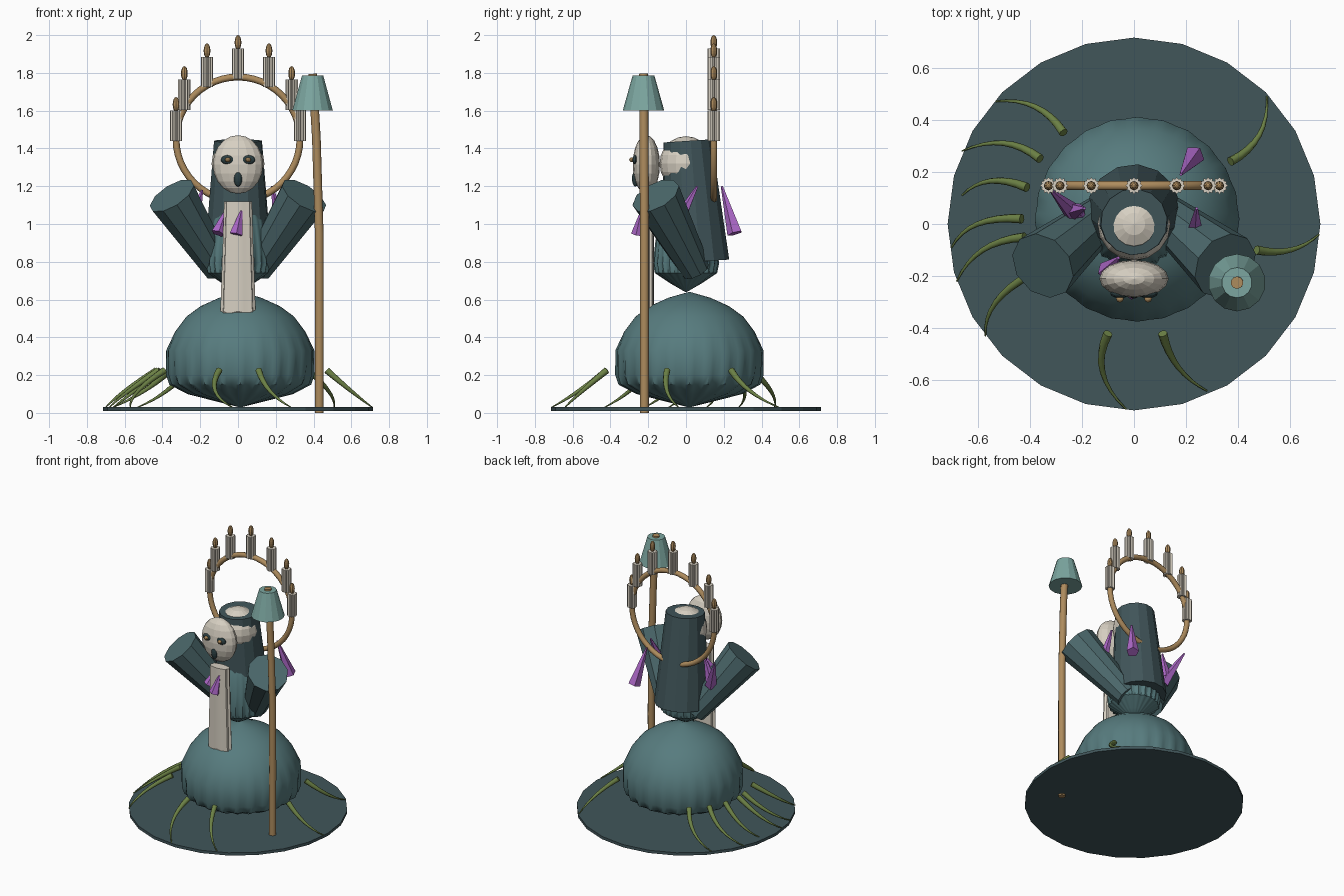
import bpy, bmesh, math
from mathutils import Vector

if "Cube" in bpy.data.objects:
    bpy.data.objects.remove(bpy.data.objects["Cube"])


def material(name, rgb):
    m = bpy.data.materials.new(name)
    m.diffuse_color = (*rgb, 1)
    m.use_nodes = True
    m.node_tree.nodes["Principled BSDF"].inputs["Base Color"].default_value = m.diffuse_color
    return m


TEAL = material("body teal", (0.095, 0.20, 0.21))
SLATE = material("dark slate", (0.052, 0.092, 0.102))
ARM = material("sleeve teal", (0.072, 0.14, 0.15))
PALE = material("pale teal", (0.20, 0.38, 0.35))
CREAM = material("cream", (0.68, 0.63, 0.54))
GOLD = material("brass", (0.42, 0.26, 0.11))
GREEN = material("moss green", (0.15, 0.22, 0.06))
PURPLE = material("violet", (0.42, 0.14, 0.58))
BLACK = material("dark eye", (0.025, 0.05, 0.055))


def finish(name, bm, mat, smooth=None):
    bmesh.ops.recalc_face_normals(bm, faces=bm.faces)
    me = bpy.data.meshes.new(name)
    bm.to_mesh(me)
    bm.free()
    ob = bpy.data.objects.new(name, me)
    bpy.context.collection.objects.link(ob)
    me.materials.append(mat)
    if smooth:
        bpy.ops.object.select_all(action='DESELECT')
        ob.select_set(True)
        bpy.context.view_layer.objects.active = ob
        bpy.ops.object.shade_smooth_by_angle(angle=math.radians(smooth))
    return ob


def skin(name, rings, mat, smooth=None):
    """Join rings of points into a closed, capped surface."""
    bm = bmesh.new()
    rows = [[bm.verts.new(p) for p in r] for r in rings]
    n = len(rows[0])
    for a, b in zip(rows, rows[1:]):
        for i in range(n):
            j = (i + 1) % n
            bm.faces.new((a[i], a[j], b[j], b[i]))
    bm.faces.new(rows[0][::-1])
    bm.faces.new(rows[-1])
    return finish(name, bm, mat, smooth)


def tube(name, pts, radii, sides, mat, smooth=None):
    """Round tube through points with a radius at each one."""
    pts = [Vector(p) for p in pts]
    rings = []
    for k, p in enumerate(pts):
        d = pts[min(k + 1, len(pts) - 1)] - pts[max(k - 1, 0)]
        u = d.cross(Vector((0.31, 0.95, 0.05))).normalized()
        v = d.cross(u).normalized()
        rings.append([p + radii[k] * (u * math.cos(t) + v * math.sin(t))
                      for t in (math.tau * i / sides for i in range(sides))])
    return skin(name, rings, mat, smooth)


def ellipsoid(name, loc, radii, mat, seg=16, rows=10, smooth=None):
    bm = bmesh.new()
    bmesh.ops.create_uvsphere(bm, u_segments=seg, v_segments=rows, radius=1)
    bmesh.ops.scale(bm, vec=radii, verts=bm.verts)
    bmesh.ops.translate(bm, vec=loc, verts=bm.verts)
    return finish(name, bm, mat, smooth)


def lathe(name, centre, profile, n, mat, flutes=0, smooth=None):
    """Profile rows are (radius, height, flute depth)."""
    cx, cy = centre
    rings = []
    for r, z, depth in profile:
        ring = []
        for i in range(n):
            t = math.tau * (i + 0.5 * (flutes == 0 and n < 20)) / n
            q = r * (1 + depth * math.cos(flutes * t))
            ring.append((cx + q * math.cos(t), cy + q * math.sin(t), z))
        rings.append(ring)
    return skin(name, rings, mat, smooth)


# Base disc
lathe("base_disc", (0, 0), [(0.715, 0.01, 0), (0.715, 0.03, 0)], 24, SLATE)

# Fluted skirt and bodice, meeting at a narrow waist
lathe("skirt", (0.012, 0.018),
      [(0.004, 0.03, 0), (0.12, 0.06, 0.04), (0.27, 0.10, 0.04), (0.365, 0.15, 0.03),
       (0.385, 0.20, 0.02), (0.39, 0.33, 0.006), (0.345, 0.43, 0), (0.285, 0.51, 0),
       (0.21, 0.565, 0), (0.11, 0.61, 0), (0.004, 0.64, 0)], 96, TEAL, 24, 40)
lathe("bodice", (0, 0),
      [(0.004, 0.64, 0), (0.08, 0.685, 0.02), (0.16, 0.74, 0.03), (0.17, 0.79, 0.03),
       (0.16, 0.90, 0.02), (0.14, 1.02, 0.01), (0.10, 1.12, 0), (0.05, 1.20, 0)],
      96, TEAL, 24, 40)

# Hood behind the head
tube("hood", [(0, 0.05, 0.80), (0, 0.008, 1.44)], [0.18, 0.128], 14, SLATE).location = (0, 0, 0)
ellipsoid("head", (0, 0, 1.32), (0.14, 0.14, 0.145), CREAM)

# Flaring sleeves
for s, side in ((-1, "left"), (1, "right")):
    tube(side + "_sleeve", [(s * 0.10, 0.05, 0.76), (s * 0.35, -0.16, 1.15)],
         [0.08, 0.135], 10, ARM)

# Mask with eyes and mouth
ellipsoid("mask", (0, -0.21, 1.315), (0.133, 0.072, 0.155), CREAM)
for s, side in ((-1, "left"), (1, "right")):
    ellipsoid(side + "_eye", (s * 0.054, -0.268, 1.34), (0.037, 0.016, 0.025), BLACK, 12, 8)
    ellipsoid(side + "_pupil", (s * 0.054, -0.286, 1.34), (0.015, 0.015, 0.013), GOLD, 8, 6)
ellipsoid("mouth", (0, -0.268, 1.24), (0.022, 0.018, 0.042), BLACK, 12, 8)

# Long cloth panel hanging below the mask, with pleated sides
panel = []
for z, w in ((0.53, 0.088), (0.70, 0.083), (0.90, 0.076), (1.12, 0.07)):
    ring = []
    for i in range(32):
        t = math.tau * i / 32
        q = 1 + 0.06 * math.cos(8 * t)
        drop = 0.008 * math.cos(8 * t) if z < 0.6 else 0
        ring.append((w * q * math.copysign(abs(math.cos(t)) ** 0.6, math.cos(t)),
                     -0.205 + 0.033 * q * math.sin(t), z + drop))
    panel.append(ring)
skin("cloth_panel", panel, CREAM, 40)

# Lamp staff with shade
tube("staff", [(0.43, -0.22, 0.0), (0.431, -0.22, 0.5), (0.43, -0.22, 0.95),
               (0.415, -0.222, 1.45), (0.395, -0.225, 1.795)],
     [0.024, 0.024, 0.024, 0.024, 0.024], 10, GOLD, 40)
lathe("lamp_shade", (0.395, -0.225), [(0.11, 1.60, 0), (0.058, 1.785, 0)], 14, PALE)

# Ring of candles
RY, RZ, RR = 0.147, 1.45, 0.328
bm = bmesh.new()
rows = []
for i in range(48):
    t = math.tau * i / 48
    rows.append([bm.verts.new(((RR + 0.018 * math.cos(p)) * math.cos(t),
                               RY + 0.018 * math.sin(p),
                               RZ + (RR + 0.018 * math.cos(p)) * math.sin(t)))
                 for p in (math.tau * k / 10 for k in range(10))])
for i in range(48):
    a, b = rows[i], rows[(i + 1) % 48]
    for k in range(10):
        m = (k + 1) % 10
        bm.faces.new((a[k], a[m], b[m], b[k]))
finish("candle_ring", bm, GOLD, 50)
for k in range(7):
    a = math.radians(30 * k)
    x, z = RR * math.cos(a), RZ + RR * math.sin(a) - 0.01
    lathe("candle_%d" % (k + 1), (x, RY), [(0.029, z, 0.12), (0.029, z + 0.16, 0.12)],
          24, CREAM, 12)
    ellipsoid("flame_%d" % (k + 1), (x, RY, z + 0.193), (0.018, 0.018, 0.039), GOLD, 8, 8)

# Violet shards around the shoulders: narrow tip, wide end, wide radius
shards = [((-0.06, -0.13, 1.08), (-0.105, -0.18, 0.95), 0.038),
          ((0.018, -0.235, 1.07), (-0.01, -0.255, 0.945), 0.036),
          ((0.24, 0.06, 1.20), (0.235, -0.01, 1.07), 0.028),
          ((0.18, 0.19, 1.20), (0.23, 0.26, 0.95), 0.042),
          ((-0.32, 0.13, 1.20), (-0.22, 0.03, 0.98), 0.042),
          ((-0.19, 0.06, 1.18), (-0.23, 0.05, 1.03), 0.035)]
for k, (tip, wide, r) in enumerate(shards):
    tube("shard_%d" % (k + 1), [tip, wide], [0.006, r], 5, PURPLE)

# Curling tendrils from the skirt to the disc: inner, middle, outer (x, y)
tendrils = [(-.27, .35, -.38, .45, -.53, .47), (-.36, .25, -.50, .31, -.66, .28),
            (-.41, .14, -.55, .165, -.66, .11), (-.43, .02, -.60, .0, -.70, -.09),
            (-.42, -.05, -.58, -.10, -.68, -.22), (-.39, -.19, -.53, -.30, -.57, -.43),
            (-.10, -.42, -.12, -.57, -.03, -.71), (.11, -.42, .17, -.55, .28, -.64),
            (.47, -.10, .60, -.10, .71, -.04), (.37, .24, .48, .34, .51, .49)]
for k, c in enumerate(tendrils):
    p0, pm, p2 = Vector((c[0], c[1], 0.225)), Vector((c[2], c[3], 0.115)), Vector((c[4], c[5], 0.03))
    p1 = 2 * pm - (p0 + p2) / 2
    ts = [i / 8 for i in range(9)]
    tube("tendril_%d" % (k + 1),
         [p0 * (1 - t) ** 2 + p1 * 2 * t * (1 - t) + p2 * t * t for t in ts],
         [0.018 - 0.015 * t for t in ts], 8, GREEN, 50)
